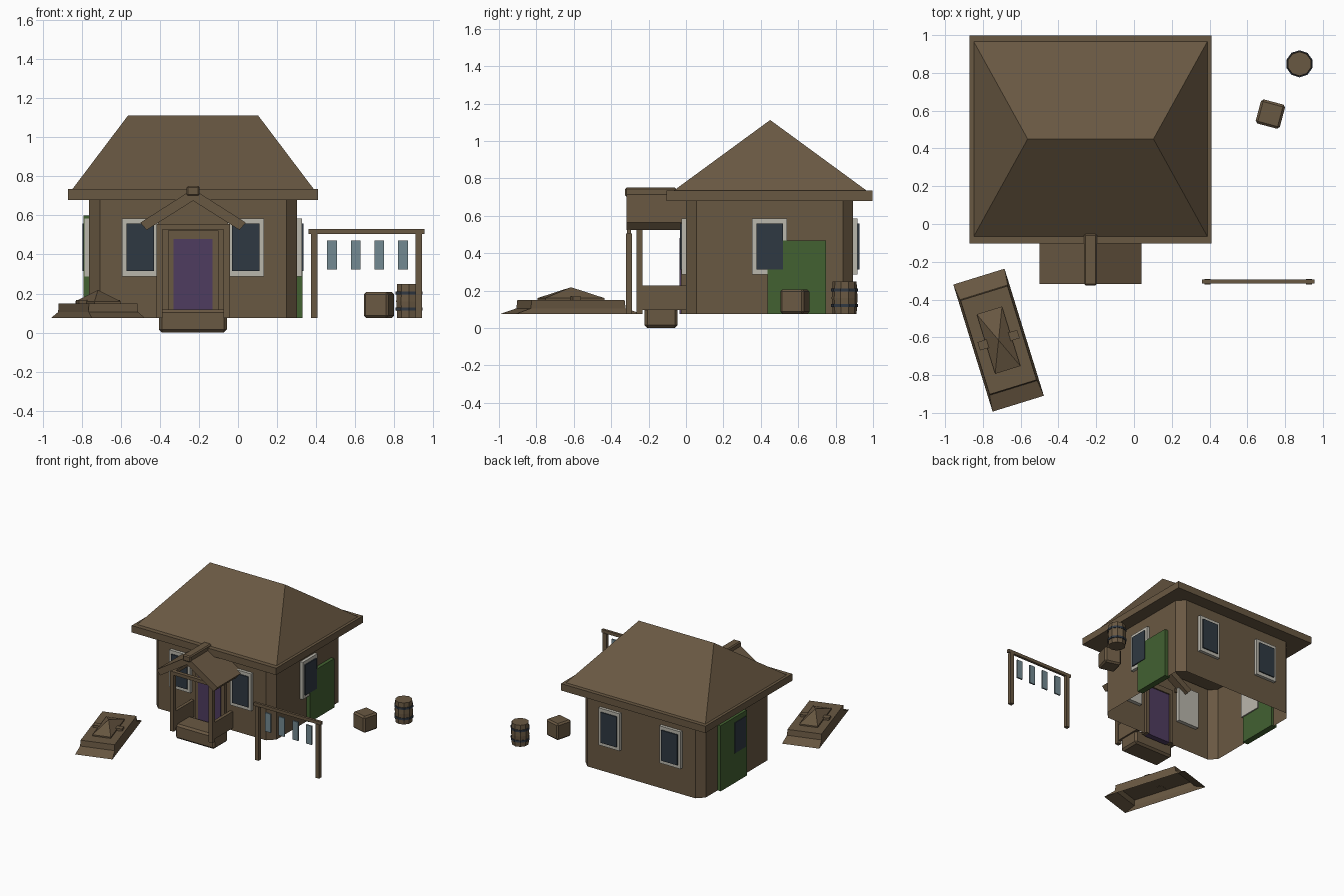
import bpy, bmesh, math
from mathutils import Vector, Matrix

if "Cube" in bpy.data.objects:
    bpy.data.objects.remove(bpy.data.objects["Cube"])


def material(name, rgb):
    m = bpy.data.materials.new(name)
    lin = [(c / 255 / 12.92) if c < 11 else ((c / 255 + 0.055) / 1.055) ** 2.4 for c in rgb]
    m.diffuse_color = (*lin, 1)
    m.use_nodes = True
    m.node_tree.nodes["Principled BSDF"].inputs["Base Color"].default_value = m.diffuse_color
    return m


WOOD = material("brown_wood", (105, 88, 66))
GLASS = material("dark_glass", (47, 57, 66))
TRIM = material("pale_trim", (186, 183, 172))
IVY = material("green_ivy", (66, 97, 49))
DOOR = material("purple_door", (79, 60, 96))
CLOTH = material("blue_grey_cloth", (116, 138, 146))
IRON = material("dark_iron", (48, 56, 66))


def finish(name, bm, mat, matrix=None):
    bmesh.ops.recalc_face_normals(bm, faces=bm.faces)
    me = bpy.data.meshes.new(name)
    bm.to_mesh(me)
    bm.free()
    me.materials.append(mat)
    ob = bpy.data.objects.new(name, me)
    bpy.context.collection.objects.link(ob)
    if matrix:
        ob.matrix_world = matrix
    return ob


def box(name, x, y, z, mat, bevel=0, matrix=None, vertical_only=False, open_bottom=False):
    """Box from (min, max) ranges, optionally chamfered."""
    bm = bmesh.new()
    bmesh.ops.create_cube(bm, size=1)
    for v in bm.verts:
        v.co = Vector([r[0] + (c + 0.5) * (r[1] - r[0]) for r, c in zip((x, y, z), v.co)])
    if bevel:
        edges = [e for e in bm.edges
                 if not vertical_only or abs(e.verts[0].co.z - e.verts[1].co.z) > 1e-4]
        bmesh.ops.bevel(bm, geom=edges, offset=bevel, segments=1, affect='EDGES')
    ob_bottom = min(v.co.z for v in bm.verts)
    bmesh.ops.recalc_face_normals(bm, faces=bm.faces)
    if open_bottom:
        low = [f for f in bm.faces if all(v.co.z < ob_bottom + 1e-4 for v in f.verts)]
        bmesh.ops.delete(bm, geom=low, context='FACES_ONLY')
    return finish(name, bm, mat, matrix)


def stack(name, levels, mat, matrix=None, cap_bottom=True):
    """Loft of centred rectangles: (half_x, half_y, z) per level."""
    bm = bmesh.new()
    rings = [[bm.verts.new((sx * hx, sy * hy, z))
              for sx, sy in ((-1, -1), (1, -1), (1, 1), (-1, 1))] for hx, hy, z in levels]
    for a, b in zip(rings, rings[1:]):
        for i in range(4):
            j = (i + 1) % 4
            bm.faces.new((a[i], a[j], b[j], b[i]))
    bm.faces.new(rings[-1])
    if cap_bottom:
        bm.faces.new(rings[0][::-1])
    bmesh.ops.remove_doubles(bm, verts=bm.verts, dist=1e-5)
    return finish(name, bm, mat, matrix)


CX, CY, G = -0.23, 0.447, 0.075          # house centre and ground height
HX, HY = 0.533, 0.447                    # house half sizes

# House walls, open underneath, with chamfered corners
box("walls", (CX - HX, CX + HX), (CY - HY, CY + HY), (G, 0.69), WOOD, 0.055,
    vertical_only=True, open_bottom=True)
box("wall_top_band", (CX - HX + .01, CX + HX - .01), (CY - HY + .01, CY + HY - .01),
    (0.66, 0.685), WOOD, 0.05, vertical_only=True)

# Eaves and hipped roof
box("eaves", (CX - 0.64, CX + 0.64), (-0.103, 0.998), (0.68, 0.735), WOOD)
stack("hip_roof", [(0.618, 0.515, 0.735), (0.333, 0, 1.112)], WOOD,
      Matrix.Translation((CX, 0.45, 0)))

# Windows: pale frame with a dark pane standing slightly proud
def window(name, x, y, angle):
    m = Matrix.Translation((x, y, 0.436)) @ Matrix.Rotation(angle, 4, 'Z')
    box(name + "_frame", (-.093, .093), (-.024, .03), (-.149, .149), TRIM, matrix=m)
    box(name + "_pane", (-.071, .071), (-.033, -.02), (-.122, .122), GLASS, matrix=m)


for side, dx in (("left", -0.27), ("right", 0.27)):
    window("front_window_" + side, CX + dx, CY - HY, 0)
    window("back_window_" + side, CX + dx, CY + HY, math.pi)
window("right_window", CX + HX, CY, math.pi / 2)
window("left_window", CX - HX, CY, -math.pi / 2)

# Ivy patches on the side walls
box("right_ivy", (CX + HX - .02, CX + HX + .028), (0.437, 0.748), (G, 0.467), IVY)
box("left_ivy", (CX - HX - .028, CX - HX + .02), (0.36, 0.69), (G, 0.60), IVY)

# Door and door frame
for s in (-1, 1):
    x = CX + s * 0.114
    box("door_jamb", (x - .015, x + .015), (-.028, .02), (G, 0.52), WOOD)
box("door_head", (CX - .129, CX + .129), (-.028, .02), (0.48, 0.522), WOOD)
box("door", (CX - .1, CX + .1), (-.035, .01), (G, 0.48), DOOR)

# Doorstep
box("step", (-.405, -.057), (-.222, -.045), (0, 0.117), WOOD, 0.015)

# Porch posts, low side panels, tie beam
for s in (-1, 1):
    x = CX + s * 0.172
    box("porch_post", (x - .016, x + .016), (-.265, -.233), (G, 0.555), WOOD)
    box("porch_side_panel", (x - .013, x + .013), (-.24, .0), (G + .02, 0.228), WOOD)
    box("porch_side_beam", (x - .015, x + .015), (-.25, .01), (0.528, 0.555), WOOD)
box("porch_tie_beam", (CX - .188, CX + .188), (-.265, -.235), (0.528, 0.555), WOOD)

# Porch gable roof: chevron profile extruded along y
profile = [(-.27, .563), (0, .735), (.27, .563), (.238, .525), (0, .675), (-.238, .525)]
bm = bmesh.new()
rows = [[bm.verts.new((CX + x, y, z)) for x, z in profile] for y in (-.318, .06)]
for i in range(6):
    j = (i + 1) % 6
    bm.faces.new((rows[0][i], rows[0][j], rows[1][j], rows[1][i]))
for r in rows:
    bm.faces.new((r[0], r[1], r[4], r[5]))
    bm.faces.new((r[1], r[2], r[3], r[4]))
finish("porch_roof", bm, WOOD)
box("porch_ridge_cap", (CX - .034, CX + .034), (-.325, -.052), (0.70, 0.75), WOOD, 0.008)

# Clothes line
for x in (0.39, 0.926):
    box("line_post", (x - .016, x + .016), (-.32, -.29), (G, 0.506), WOOD)
box("line_beam", (0.36, 0.955), (-.315, -.295), (0.505, 0.53), WOOD)
for i in range(4):
    x = 0.482 + i * 0.121
    box("hung_cloth", (x - .025, x + .025), (-.311, -.299), (0.322, 0.472), CLOTH)

# Crate
box("crate", (-.066, .066), (-.066, .066), (G, 0.207), WOOD, 0.012,
    Matrix.Translation((0.722, 0.582, 0)) @ Matrix.Rotation(math.radians(-15), 4, 'Z'))


# Barrel: ten-sided, with two iron hoops
def lathe(name, rings, mat):
    bm = bmesh.new()
    loops = [[bm.verts.new((0.876 + r * math.cos(a), 0.848 + r * math.sin(a), z))
              for a in [2 * math.pi * (i + 0.5) / 10 for i in range(10)]] for r, z in rings]
    for a, b in zip(loops, loops[1:]):
        for i in range(10):
            j = (i + 1) % 10
            bm.faces.new((a[i], a[j], b[j], b[i]))
    bm.faces.new(loops[0][::-1])
    bm.faces.new(loops[-1])
    finish(name, bm, mat)


lathe("barrel", [(.064, G), (.069, 0.16), (.064, 0.248)], WOOD)
for z in (0.12, 0.203):
    lathe("barrel_hoop", [(.072, z - .008), (.072, z + .008)], IRON)

# Upturned boat: sloping rim, box hull, pyramid top and two small blocks
boat = Matrix.Translation((-.717, -.615, 0)) @ Matrix.Rotation(math.radians(17.2), 4, 'Z')
stack("boat_hull", [(.142, .352, G), (.132, .265, .105), (.13, .26, .15)], WOOD, boat,
      cap_bottom=False)
stack("boat_peak", [(.07, .165, .15), (.07, .165, .16), (0, 0, .218)], WOOD, boat)
for s in (-1, 1):
    box("boat_block", (s * .082 - .028, s * .082 + .028), (-.023, .023), (.148, .168), WOOD,
        matrix=boat)
